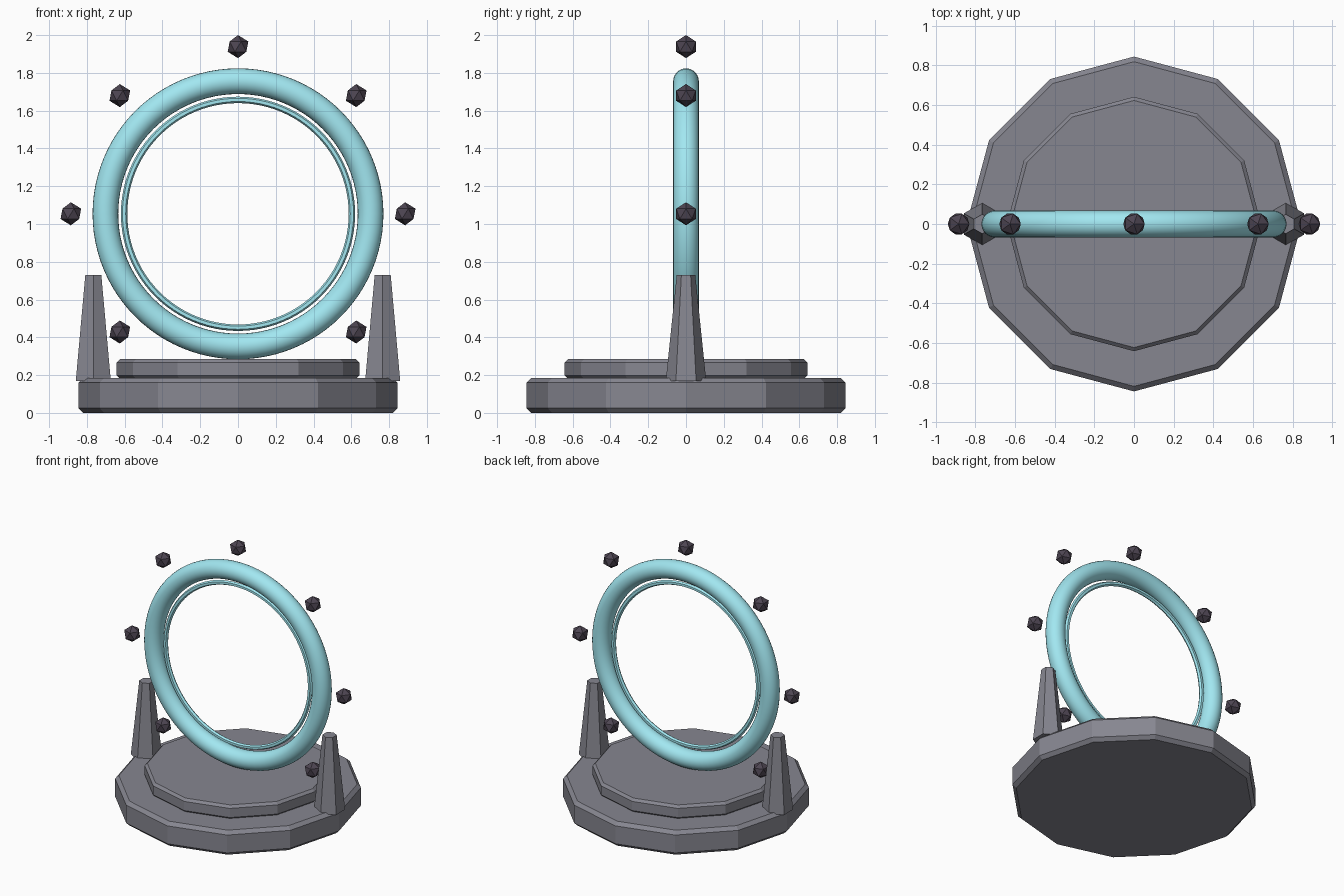
import bpy, math
from math import pi, sin, cos

if "Cube" in bpy.data.objects:
    bpy.data.objects.remove(bpy.data.objects["Cube"])


def material(name, rgb):
    m = bpy.data.materials.new(name)
    m.diffuse_color = (*rgb, 1)
    m.use_nodes = True
    m.node_tree.nodes["Principled BSDF"].inputs["Base Color"].default_value = m.diffuse_color
    return m


STONE = material("stone", (0.24, 0.24, 0.28))
GLOW = material("pale_cyan", (0.36, 0.80, 0.88))
DARK = material("dark_crystal", (0.075, 0.06, 0.085))
CENTRE_Z = 1.054


def finish(name, mat):
    ob = bpy.context.object
    ob.name = name
    ob.data.materials.append(mat)
    return ob


def frustum(name, sides, r1, r2, z0, z1, x=0):
    bpy.ops.mesh.primitive_cone_add(vertices=sides, radius1=r1, radius2=r2,
                                    depth=z1 - z0, location=(x, 0, (z0 + z1) / 2))
    return finish(name, STONE)


def slab(name, r, z0, z1, bevel):
    ob = frustum(name, 12, r, r, z0, z1)
    mod = ob.modifiers.new("rim_bevel", 'BEVEL')
    mod.width = bevel
    mod.segments = 1
    mod.limit_method = 'ANGLE'
    mod.angle_limit = math.radians(40)


def ring(name, major, minor, sides):
    bpy.ops.mesh.primitive_torus_add(major_radius=major, minor_radius=minor,
                                     major_segments=96, minor_segments=sides,
                                     location=(0, 0, CENTRE_Z), rotation=(pi / 2, 0, 0))
    finish(name, GLOW)
    bpy.ops.object.shade_smooth_by_angle(angle=math.radians(35))


# Stepped twelve-sided plinth
slab("base_slab", 0.845, 0.0, 0.185, 0.025)
slab("upper_step", 0.642, 0.18, 0.285, 0.018)

# Tapered hexagonal pillars either side
for side, x in (("left", -0.766), ("right", 0.766)):
    frustum(side + "_pillar", 6, 0.107, 0.049, 0.17, 0.73, x)

# Portal ring and thin inner ring
ring("portal_ring", 0.702, 0.068, 24)
ring("inner_ring", 0.603, 0.017, 6)

# Floating crystals around the ring, none at the bottom
for i in range(7):
    a = -pi / 4 + i * pi / 4
    bpy.ops.mesh.primitive_ico_sphere_add(
        subdivisions=1, radius=0.061,
        location=(0.885 * cos(a), 0, CENTRE_Z + 0.885 * sin(a)))
    finish(f"crystal_{i + 1}", DARK)
